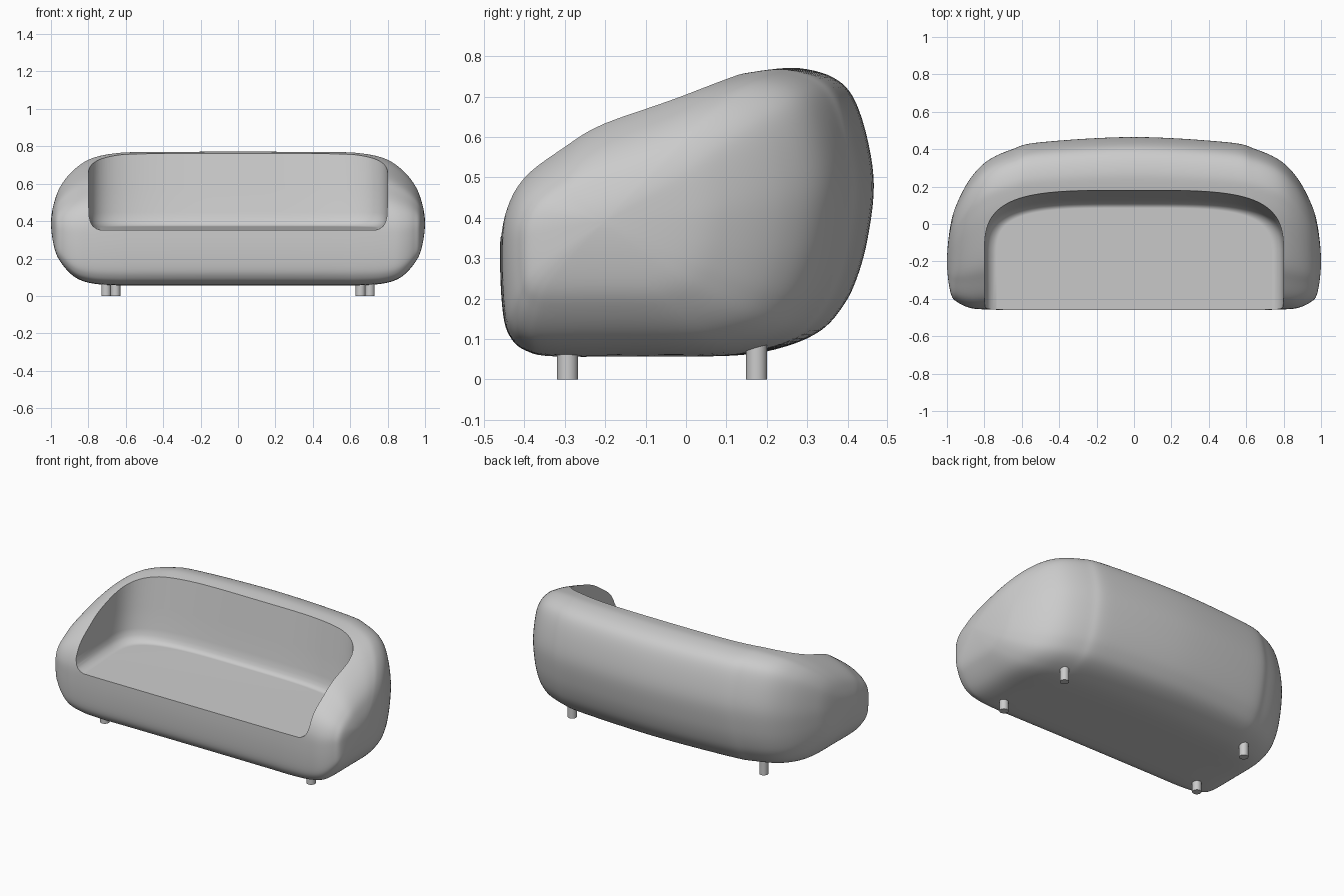
import bpy, bmesh
from math import sin, cos, pi
from mathutils import Vector

cube = bpy.data.objects.get("Cube")
if cube:
    bpy.data.objects.remove(cube)

# Single upholstery colour
grey = bpy.data.materials.new("light_grey")
grey.use_nodes = True
tone = (0.6, 0.6, 0.6, 1)
grey.diffuse_color = tone
bsdf = next(n for n in grey.node_tree.nodes if n.type == 'BSDF_PRINCIPLED')
bsdf.inputs["Base Color"].default_value = tone
bsdf.inputs["Roughness"].default_value = 0.7


def spline(points, steps, closed=False):
    """Smooth curve through points; an open one uses its end points as phantoms."""
    pts = [Vector(p) for p in points]
    n = len(pts)
    out = []
    for i in (range(n) if closed else range(1, n - 2)):
        a, b, c, d = (pts[(i + k) % n] for k in (-1, 0, 1, 2))
        for s in range(steps):
            t = s / steps
            out.append(0.5 * (2 * b + (c - a) * t + (2 * a - 5 * b + 4 * c - d) * t ** 2
                              + (3 * b - a - 3 * c + d) * t ** 3))
    if not closed:
        out.append(pts[-2])
    return out


def loft(name, rings):
    """Closed solid through a list of equal-length rings."""
    bm = bmesh.new()
    loops = [[bm.verts.new(p) for p in ring] for ring in rings]
    for lower, upper in zip(loops, loops[1:]):
        for i in range(len(lower)):
            j = (i + 1) % len(lower)
            bm.faces.new((lower[i], lower[j], upper[j], upper[i]))
    bm.faces.new(loops[0][::-1])
    bm.faces.new(loops[-1])
    bmesh.ops.remove_doubles(bm, verts=bm.verts, dist=1e-5)
    bmesh.ops.recalc_face_normals(bm, faces=bm.faces)
    mesh = bpy.data.meshes.new(name)
    bm.to_mesh(mesh)
    bm.free()
    mesh.materials.append(grey)
    obj = bpy.data.objects.new(name, mesh)
    bpy.context.collection.objects.link(obj)
    return obj


def smooth(obj):
    bpy.ops.object.select_all(action='DESELECT')
    obj.select_set(True)
    bpy.context.view_layer.objects.active = obj
    bpy.ops.object.shade_smooth_by_angle(angle=0.6)


# Side profile of the body (y, z), later fitted into each station's box
profile = [(-.46, .3), (-.45, .42), (-.395, .52), (-.279, .603), (-.16, .668),
           (.07, .738), (.2, .765), (.28, .77), (.36, .748), (.41, .7),
           (.445, .6), (.462, .48), (.447, .35), (.42, .25), (.385, .18),
           (.33, .12), (.24, .08), (.12, .059), (-.1, .057), (-.32, .057),
           (-.39, .07), (-.43, .1), (-.452, .16)]
section = spline([((y + .46) / .922, (z - .057) / .713) for y, z in profile], 5, True)

# Body stations: distance from middle, then front, back, bottom and top limits
half = [((.5,), (-.46, .437, .057, .768)), ((.65,), (-.46, .4, .058, .762)),
        ((.78,), (-.457, .34, .068, .735)), ((.87,), (-.45, .25, .1, .68)),
        ((.94,), (-.42, .125, .17, .6)), ((.98,), (-.37, 0, .25, .51)),
        ((1,), (-.2, -.2, .39, .39))]
# Swapped limits past the tip keep the end round
half.append(((.98,), (0, -.37, .51, .25)))


def limits_along(rows):
    return spline([x + lim for x, lim in rows], 8)


class Station(tuple):
    pass


middle = ((0,), (-.46, .465, .057, .77))
mirrored = [((-x[0],), lim) for x, lim in reversed(half)]
rows = limits_along(mirrored + [middle] + half)
rings = [[(x, f + u * (b - f), lo + v * (hi - lo)) for u, v in section]
         for x, f, b, lo, hi in rows]
body = loft("sofa_body", rings)


# Seat opening: U-shaped hollow with a soft fillet above a slightly tilted seat
def hollow_ring(height, width, back):
    ring = []
    for i in range(65):
        a = pi * i / 64
        c, s = cos(a), max(sin(a), 0)
        x = width * abs(c) ** (2 / 3.8) * (1 if c > 0 else -1)
        ring.append((x, -.2 + (back + .2) * s ** (2 / 3.8)))
    ring += [(-width, -.7), (width, -.7)]
    return [(x, y, .352 + height + .035 * (y + .46)) for x, y in ring]


levels = [(0, .735, .085), (.006, .755, .101), (.02, .775, .112), (.04, .788, .12),
          (.075, .797, .13), (.2, .8, .15), (.385, .8, .18), (.6, .8, .21)]
cutter = loft("opening_cutter", [hollow_ring(*level) for level in levels])
cutter.hide_render = True

cut = body.modifiers.new("opening", 'BOOLEAN')
cut.operation = 'DIFFERENCE'
cut.solver = 'EXACT'
cut.object = cutter
bpy.context.view_layer.objects.active = body
bpy.ops.object.modifier_apply(modifier=cut.name)
bpy.data.objects.remove(cutter)
smooth(body)
weighted = body.modifiers.new("even_shading", 'WEIGHTED_NORMAL')
weighted.keep_sharp = True

# Short round legs
for depth, x, y in (("front", .705, -.293), ("back", .655, .175)):
    for side, sign in (("left", 1), ("right", -1)):
        bpy.ops.mesh.primitive_cylinder_add(vertices=32, radius=.026, depth=.12,
                                            location=(sign * x, y, .06))
        leg = bpy.context.object
        leg.name = f"{depth}_{side}_leg"
        leg.data.materials.append(grey)
        smooth(leg)
